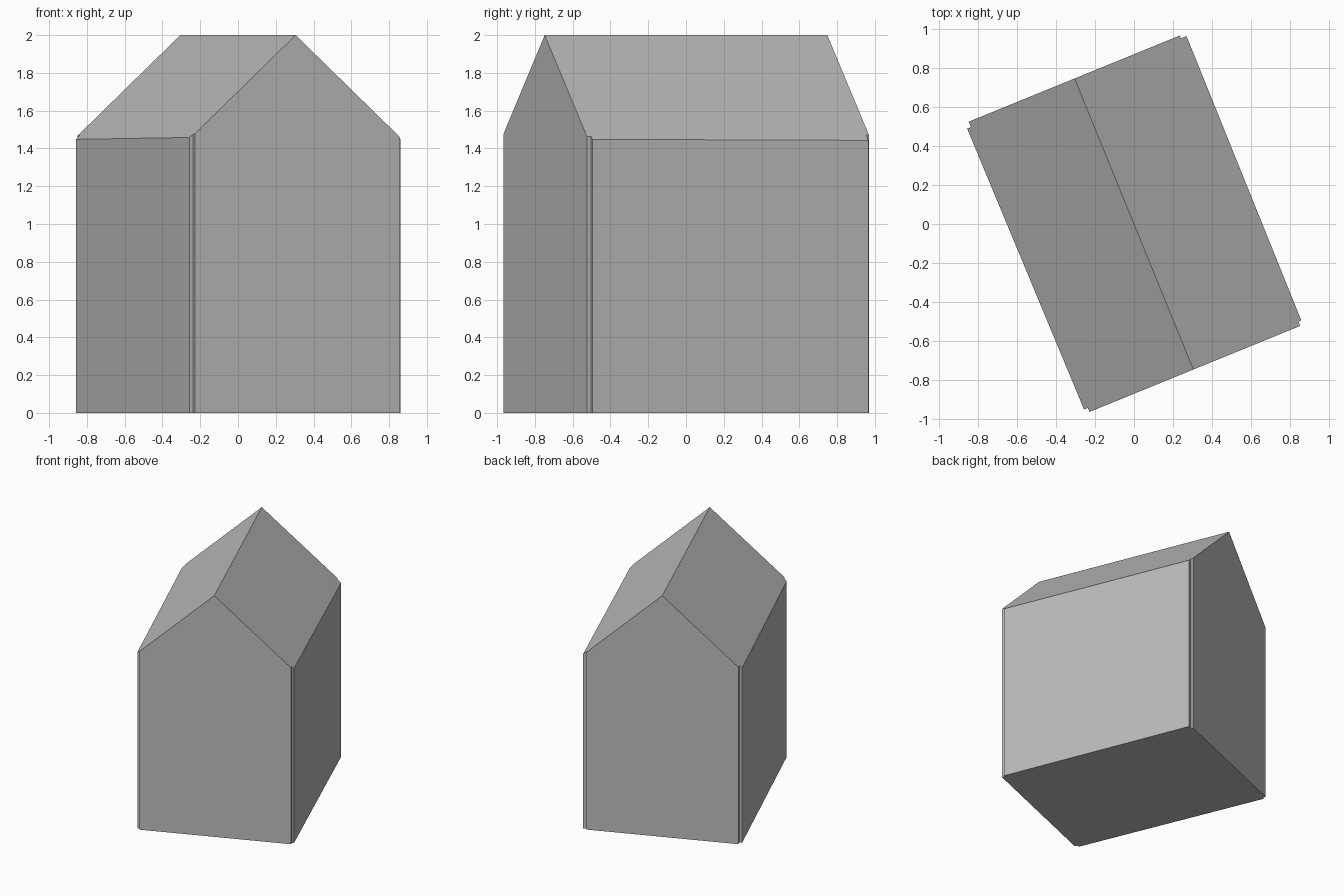
import bpy, bmesh, math
from mathutils import Matrix

cube = bpy.data.objects.get("Cube")
if cube:
    bpy.data.objects.remove(cube)

# One plain grey for the whole building
grey = bpy.data.materials.new("plain grey")
grey.use_nodes = True
colour = (0.5, 0.5, 0.5, 1)
grey.diffuse_color = colour
grey.node_tree.nodes["Principled BSDF"].inputs["Base Color"].default_value = colour

RIDGE = 2.0
SLOPE = 0.906
GABLE_Y = 0.808

# Footprint with a small rebate at each corner and a ridge point on each gable:
# (gable end x, wall x, wall end y) per corner, counter-clockwise
corners = [(-0.577, -0.598, -0.786), (0.593, 0.609, -0.784),
           (0.584, 0.615, 0.792), (-0.588, -0.609, 0.778)]
outline = []
for i, (gx, wx, wy) in enumerate(corners):
    gy = math.copysign(GABLE_Y, wy)
    steps = [(wx, wy), (gx, wy), (gx, gy)]
    outline += steps if i % 2 == 0 else steps[::-1]
    if i % 2 == 0:
        outline.append((0, gy))

# Walls: raise the footprint until it meets the pitched roof
bm = bmesh.new()
base = bm.faces.new([bm.verts.new((x, y, 0)) for x, y in outline])
top = bmesh.ops.extrude_face_region(bm, geom=[base], use_keep_orig=True)["geom"]
top_verts = [g for g in top if isinstance(g, bmesh.types.BMVert)]
for v in top_verts:
    v.co.z = RIDGE - SLOPE * abs(v.co.x)

# Roof: fold the top face along the ridge
bmesh.ops.connect_verts(bm, verts=[v for v in top_verts if abs(v.co.x) < 1e-5])
bmesh.ops.recalc_face_normals(bm, faces=bm.faces)

# Turn the building on its plot
bm.transform(Matrix.Rotation(math.radians(22.2), 4, "Z"))
mesh = bpy.data.meshes.new("house_body")
bm.to_mesh(mesh)
bm.free()
mesh.materials.append(grey)
house = bpy.data.objects.new("house_body", mesh)
bpy.context.collection.objects.link(house)
